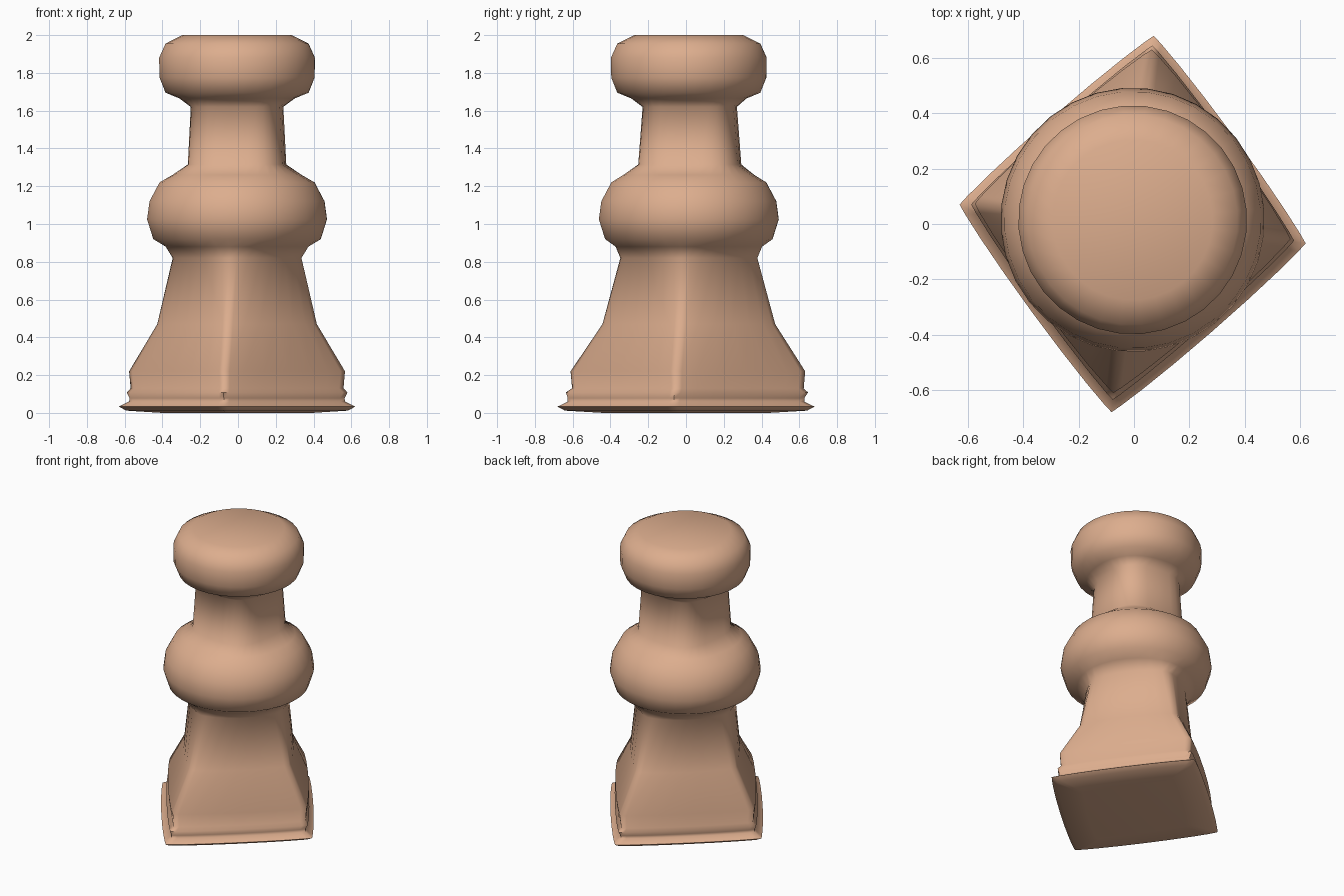
import bpy
import bmesh
from math import sin, cos, pi, radians

SEG = 32
TWIST = radians(-6.4)

# Rings: z, half-width x, half-width y, roundness (1 = diamond, 2 = round, >2 = squarish), y offset
RINGS = [
    # underside and stepped foot
    (0.000, 0.40, 0.44, 1.06, 0.00),
    (0.012, 0.59, 0.645, 1.06, 0.00),
    (0.033, 0.63, 0.685, 1.06, 0.00),
    (0.060, 0.575, 0.63, 1.06, 0.00),
    (0.078, 0.573, 0.63, 1.06, 0.00),
    (0.108, 0.588, 0.645, 1.06, 0.005),
    (0.130, 0.567, 0.617, 1.07, 0.01),
    # flared square pedestal
    (0.220, 0.575, 0.625, 1.08, 0.01),
    (0.470, 0.425, 0.46, 1.20, 0.015),
    (0.820, 0.343, 0.365, 1.52, 0.015),
    # collar
    (0.880, 0.38, 0.39, 1.85, 0.015),
    (0.920, 0.445, 0.445, 2.0, 0.015),
    (1.025, 0.478, 0.478, 2.0, 0.015),
    (1.120, 0.465, 0.465, 2.0, 0.015),
    (1.220, 0.412, 0.412, 2.0, 0.015),
    (1.260, 0.340, 0.345, 2.3, 0.015),
    # neck
    (1.315, 0.255, 0.268, 3.1, 0.02),
    (1.620, 0.240, 0.245, 3.1, 0.02),
    # head
    (1.665, 0.305, 0.305, 2.2, 0.015),
    (1.695, 0.380, 0.380, 2.0, 0.015),
    (1.775, 0.412, 0.412, 2.0, 0.015),
    (1.880, 0.414, 0.414, 2.0, 0.015),
    (1.955, 0.380, 0.380, 2.0, 0.015),
    (2.000, 0.290, 0.290, 2.0, 0.015),
]


def spow(v, p):
    return abs(v) ** p * (1 if v >= 0 else -1)


def ring_points(z, a, b, q, oy):
    for i in range(SEG):
        t = 2 * pi * i / SEG
        x, y = a * spow(cos(t), 2 / q), b * spow(sin(t), 2 / q)
        yield (x * cos(TWIST) - y * sin(TWIST) - 0.005,
               x * sin(TWIST) + y * cos(TWIST) + oy, z)


# Loft the rings into one closed piece
bm = bmesh.new()
loops = [[bm.verts.new(p) for p in ring_points(*r)] for r in RINGS]
for lo, hi in zip(loops, loops[1:]):
    for i in range(SEG):
        j = (i + 1) % SEG
        bm.faces.new((lo[i], lo[j], hi[j], hi[i]))
bm.faces.new(loops[0][::-1])
bm.faces.new(loops[-1])

mesh = bpy.data.meshes.new("game_piece")
bm.to_mesh(mesh)
bm.free()
piece = bpy.data.objects.new("game_piece", mesh)
bpy.context.collection.objects.link(piece)
bpy.context.view_layer.objects.active = piece
piece.select_set(True)
bpy.ops.object.shade_smooth_by_angle(angle=radians(62))

# Warm tan colour
mat = bpy.data.materials.new("tan")
mat.diffuse_color = (0.72, 0.42, 0.27, 1)
mesh.materials.append(mat)
